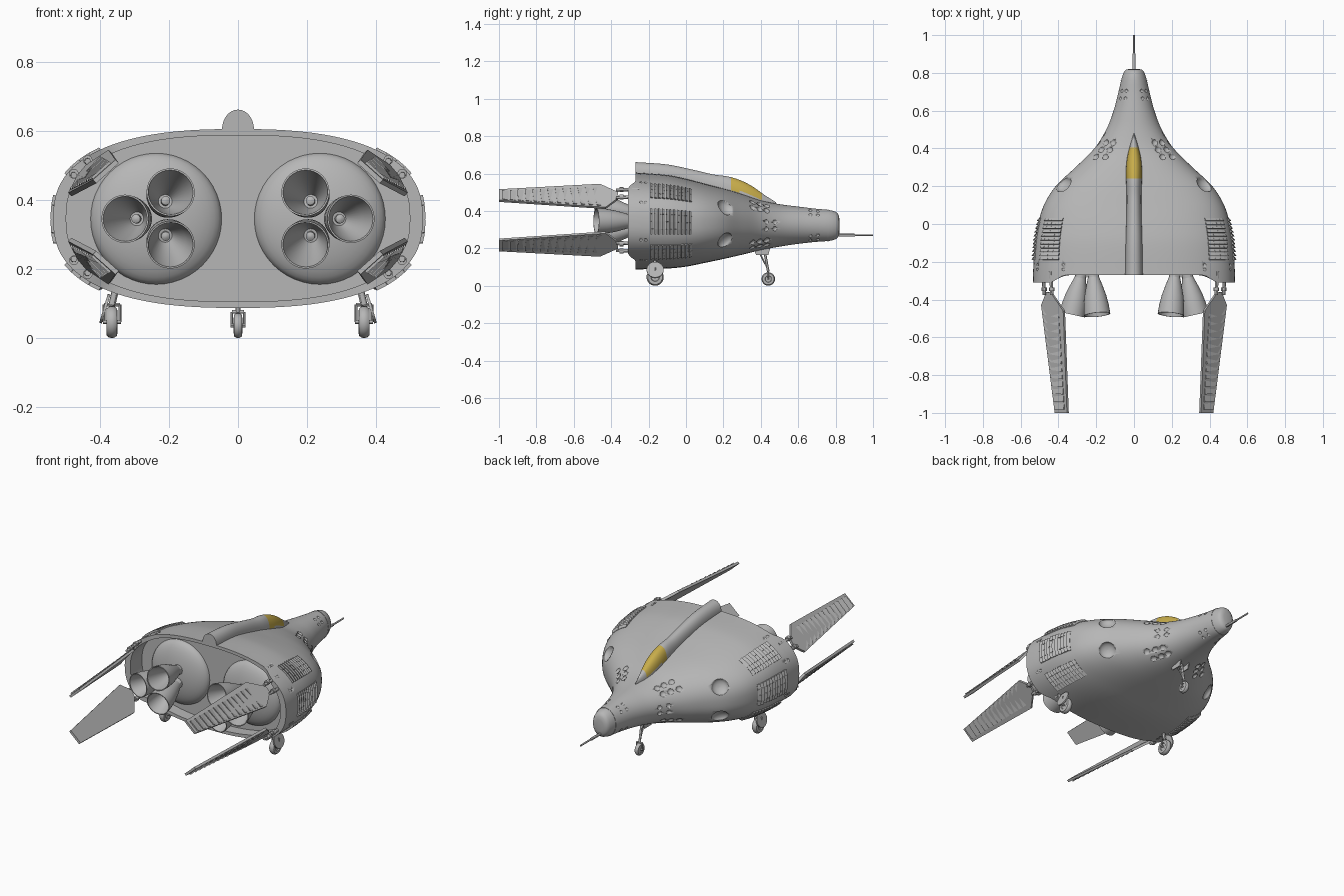
import bpy, bmesh, math
from mathutils import Vector as V

if "Cube" in bpy.data.objects:
    bpy.data.objects.remove(bpy.data.objects["Cube"])


def material(name, rgb):
    m = bpy.data.materials.new(name)
    m.diffuse_color = (*rgb, 1)
    m.use_nodes = True
    m.node_tree.nodes["Principled BSDF"].inputs["Base Color"].default_value = m.diffuse_color
    return m


GREY = material("hull_grey", (0.47, 0.47, 0.47))
YELLOW = material("canopy_yellow", (0.58, 0.42, 0.07))


def finish(name, bm, mats=(GREY,), angle=30, normals=True):
    if normals:
        bmesh.ops.recalc_face_normals(bm, faces=bm.faces)
    me = bpy.data.meshes.new(name)
    bm.to_mesh(me)
    bm.free()
    ob = bpy.data.objects.new(name, me)
    bpy.context.collection.objects.link(ob)
    for m in mats:
        me.materials.append(m)
    bpy.ops.object.select_all(action='DESELECT')
    ob.select_set(True)
    bpy.context.view_layer.objects.active = ob
    bpy.ops.object.shade_smooth_by_angle(angle=math.radians(angle))
    return ob


def loft(bm, rings, closed=True):
    """Skin a list of equal length point rings and return the vertex rings."""
    vs = [[bm.verts.new(p) for p in r] for r in rings]
    n = len(vs[0])
    for a, b in zip(vs, vs[1:]):
        for i in range(n if closed else n - 1):
            j = (i + 1) % n
            bm.faces.new((a[i], a[j], b[j], b[i]))
    return vs


def lathe(bm, profile, origin, axis, seg=28):
    """Revolve (radius, distance) pairs around an axis."""
    q = V(axis).normalized().to_track_quat('Z', 'Y')
    rings = [[V(origin) + q @ V((max(r, 1e-4) * math.cos(k * math.tau / seg),
                                 max(r, 1e-4) * math.sin(k * math.tau / seg), d))
              for k in range(seg)] for r, d in profile]
    vs = loft(bm, rings)
    bm.faces.new(vs[0])
    bm.faces.new(vs[-1])


def rod(bm, a, b, r, seg=12):
    d = V(b) - V(a)
    lathe(bm, [(r, 0), (r, d.length)], a, d, seg)


def slab(bm, quad, normal, heights, sink=0.004):
    """Thin plate on four points, each corner raised by its own height."""
    loft_v = loft(bm, [[p - normal * sink for p in quad],
                       [p + normal * h for p, h in zip(quad, heights)]])
    bm.faces.new(loft_v[0])
    bm.faces.new(loft_v[1])


def interp(table, y):
    """Smooth interpolation of table rows (y, values...)."""
    y = min(max(y, table[0][0]), table[-1][0])
    i = max(k for k in range(len(table) - 1) if table[k][0] <= y)
    p, q = table[i], table[i + 1]
    o, r = table[max(i - 1, 0)], table[min(i + 2, len(table) - 1)]
    h = q[0] - p[0]
    t = (y - p[0]) / h
    out = []
    for k in range(1, len(p)):
        m0 = (q[k] - o[k]) / (q[0] - o[0]) * h
        m1 = (r[k] - p[k]) / (r[0] - p[0]) * h
        out.append((2*t**3 - 3*t*t + 1) * p[k] + (t**3 - 2*t*t + t) * m0
                   + (3*t*t - 2*t**3) * q[k] + (t**3 - t*t) * m1)
    return out


# Hull stations: y, half width, top z, bottom z
HULL = [(-0.27, .535, .605, .087), (-0.1, .525, .592, .092), (0, .508, .572, .102),
        (.1, .477, .546, .122), (.2, .415, .52, .143), (.3, .31, .49, .166),
        (.4, .21, .456, .19), (.5, .147, .436, .209), (.6, .108, .423, .224),
        (.7, .082, .411, .235), (.77, .066, .404, .24), (.8, .056, .395, .248)]


def hull_point(y, deg, scale=1.0):
    hw, top, bot = interp(HULL, y)
    e = 2 / (2.5 if y < 0.1 else max(2.0, 2.5 - (y - 0.1) * 1.2))
    c, s = math.cos(math.radians(deg)), math.sin(math.radians(deg))
    x = math.copysign(abs(c) ** e, c) * hw * scale
    z = math.copysign(abs(s) ** e, s) * (top - bot) / 2 * scale
    return V((x, y, (top + bot) / 2 + z))


def hull_normal(y, deg):
    a = hull_point(y, deg + 1) - hull_point(y, deg - 1)
    b = hull_point(y + .005, deg) - hull_point(y - .005, deg)
    return b.cross(a).normalized() * (1 if b.cross(a).dot(
        hull_point(y, deg) - V((0, y, .345))) > 0 else -1)


# Hull: lofted shell with swept rear rim, sunken back panel and rounded nose
def ring(y, scale=1.0, y_to=None, sweep=False, n=96):
    pts = [hull_point(y, k * 360 / n, scale) for k in range(n)]
    for p in pts:
        if y_to is not None:
            p.y = y_to
        if sweep:
            t = min(max((abs(p.x) - .36) / .09, 0), 1)
            p.y -= .04 * t * t * (3 - 2 * t)
    return pts


bm = bmesh.new()
rings = [ring(-.27, .93, -.2), ring(-.27, .93, sweep=True), ring(-.27, 1, sweep=True)]
rings += [ring(-.25 + 1.05 * k / 50) for k in range(51)]
rings += [ring(.8, s, y) for s, y in ((.9, .81), (.74, .817), (.45, .821))]
vs = loft(bm, rings)
bm.faces.new(vs[0])
bm.faces.new(vs[-1])
hull = finish("hull", bm, angle=35)

# Scooped ports: (y, angle, radius), repeated above, below and on both sides
PORTS = [(.21, 25, .048)]
PORTS += [(y, a, .017) for y in (.355, .393, .431) for a in (38, 55)]
PORTS += [(y, a, .009) for y in (.665, .705) for a in (38, 60)]
PORTS += [(y, a, .008) for y in (-.215, -.24) for a in (18, 50)]
PORTS += [(.43, 8, .013), (.475, 8, .013)]
bm = bmesh.new()
for y, a, r in PORTS:
    for deg in (a, -a, 180 - a, 180 + a):
        p, nrm = hull_point(y, deg), hull_normal(y, deg)
        lathe(bm, [(r * math.sin(k * math.pi / 8), -r * .6 * math.cos(k * math.pi / 8))
                   for k in range(9)], p, nrm, 18)
cutter = finish("port_cutter", bm)
cutter.hide_render = True
cutter.hide_set(True)
mod = hull.modifiers.new("ports", 'BOOLEAN')
mod.operation, mod.object, mod.solver = 'DIFFERENCE', cutter, 'EXACT'

# Louvred vents on the flanks
bm = bmesh.new()
for lo, hi in ((24, 46), (-11, 11), (-46, -24)):
    for flip in (False, True):
        for i in range(11):
            ya, yb = -.19 + i * .0205, -.19 + i * .0205 + .017
            for k in range(4):
                a, b = (lo + (hi - lo) * (k + d) / 4 for d in (0, 1))
                if flip:
                    a, b = 180 - a, 180 - b
                quad = [hull_point(ya, a), hull_point(yb, a), hull_point(yb, b), hull_point(ya, b)]
                slab(bm, quad, hull_normal(ya, (a + b) / 2), (.012, .002, .002, .012))
finish("louvre_vents", bm)

# Dorsal spine with canopy: y, half width, top z
SPINE = [(-.27, .047, .661), (-.1, .044, .648), (.05, .04, .617), (.15, .039, .594),
         (.23, .042, .583), (.3, .042, .56), (.36, .035, .528), (.42, .02, .485), (.48, .002, .447)]
bm = bmesh.new()
rings = []
for k in range(51):
    y = -.27 + .75 * k / 50
    hw, top = interp(SPINE, y)
    base = interp(HULL, y)[1] - .015
    top = max(top, base + .005)
    rings.append([V((hw * math.cos(math.pi * j / 24), y, base + (top - base)
                     * math.sin(math.pi * j / 24) ** .8)) for j in range(25)])
vs = loft(bm, rings, closed=False)
bm.faces.new(vs[0])
for f in bm.faces:
    c = f.calc_center_median()
    if .245 < c.y < .405 and c.z > interp(HULL, c.y)[1] + .008:
        f.material_index = 1
finish("dorsal_spine", bm, (GREY, YELLOW))

# Engine domes on the back panel and clusters of three splayed nozzles
bm, bn = bmesh.new(), bmesh.new()
BELL = [(.03, 0), (.045, .05), (.058, .1), (.066, .15), (.07, .2), (.065, .2),
        (.05, .13), (.02, .04), (.013, .04), (.013, .055), (.004, .06)]
for s in (-1, 1):
    lathe(bm, [(.19 * math.cos(k * math.pi / 20), .065 * math.sin(k * math.pi / 20))
               for k in range(11)], (s * .237, -.199, .345), (0, -1, 0), 48)
    for x, z, dx, dz in ((.195, .422, -.1, .17), (.195, .27, -.1, -.17), (.327, .345, .22, 0)):
        d = V((s * dx, -1, dz)).normalized()
        lathe(bn, BELL, V((s * x, -.48, z)) - d * .2, d, 32)
        rod(bn, V((s * x, -.48, z)) - d * .27, V((s * x, -.48, z)) - d * .19, .03)
finish("engine_domes", bm)
finish("engine_nozzles", bn)

# Four tail fins with ribbed outer faces and hinge arms
bm, bh = bmesh.new(), bmesh.new()
FIN = [(.44, -.365, .502), (.465, -.36, .472), (.492, -.43, .42),
       (.42, -1, .458), (.355, -1, .516), (.375, -.46, .545)]
for sx in (-1, 1):
    for sz in (-1, 1):
        def place(p):
            return V((sx * p[0], p[1], .35 + sz * (p[2] - .35)))
        pts = [place(p) for p in FIN]
        nrm = V((sx * .7, -.02, sz * .71)).normalized()
        slab(bm, pts, nrm, [0] * 6, .014)
        for i in range(13):
            t0, t1 = .02 + i * .074, .02 + i * .074 + .06
            out = [pts[2].lerp(pts[3], t) for t in (t0, t1)]
            inn = [pts[5].lerp(pts[4], t) for t in (t0, t1)]
            quad = [out[0].lerp(inn[0], .05), out[1].lerp(inn[1], .05),
                    out[1].lerp(inn[1], .82), out[0].lerp(inn[0], .82)]
            slab(bm, quad, nrm, (.001, .008, .008, .001))
        for x, z in ((.435, .515), (.475, .475)):
            rod(bh, place((x + .005, -.25, z)), place((x, -.375, z - .004)), .009)
            rod(bh, place((x, -.335, z)), place((x, -.355, z)), .014)
finish("tail_fins", bm)
finish("fin_hinges", bh)

# Nose probe and cap ring
bm = bmesh.new()
lathe(bm, [(.008, 0), (.008, .1), (.005, .105), (.005, .2)], (0, .8, .27), (0, 1, 0), 12)
finish("nose_probe", bm)
bm = bmesh.new()
loft(bm, [ring(.757, .99), ring(.757, 1.02), ring(.763, 1.02), ring(.763, .99)])
finish("nose_ring", bm)

# Landing gear: wheels, struts and doors
TYRE = [(.2, -.25), (.45, -.25), (.5, -.35), (.85, -.33), (.97, -.18),
        (1, 0), (.97, .18), (.85, .33), (.5, .35), (.45, .25), (.2, .25)]
wheels, struts, doors = bmesh.new(), bmesh.new(), bmesh.new()
for x, y, r in ((-.365, -.165, .046), (.365, -.165, .046), (0, .44, .036)):
    lathe(wheels, [(a * r, b * r) for a, b in TYRE], (x, y, r), (1, 0, 0))
    w = r * .5
    for s in (-1, 1):
        rod(struts, (x + s * w, y, r), (x + s * w, y, r * 2.1), .004)
    rod(struts, (x - w - .003, y, r), (x + w + .003, y, r), .006)
    rod(struts, (x - w, y, r * 2.1), (x + w, y, r * 2.1), .005)
rod(struts, (0, .44, .075), (0, .415, .21), .007)
rod(struts, (0, .437, .09), (0, .375, .21), .004)
for s in (-1, 1):
    rod(struts, (s * .365, -.165, .095), (s * .35, -.165, .16), .01)
    # Teardrop door outboard of each main wheel
    door = [V((s * (.398 - .025 * (.5 + .5 * math.sin(a))), -.165 + .046 * math.cos(a),
               .085 + .042 * math.sin(a))) for a in (k * math.tau / 20 for k in range(20))]
    slab(doors, door, V((s, 0, .3)).normalized(), [.004] * 20)
    # Small door beside the nose leg
    quad = [V((s * .03, y, z)) for y, z in ((.36, .2), (.45, .2), (.44, .165), (.375, .165))]
    slab(doors, quad, V((s, 0, 0)), [.002] * 4)
finish("landing_wheels", wheels)
finish("landing_struts", struts)
finish("landing_doors", doors)
